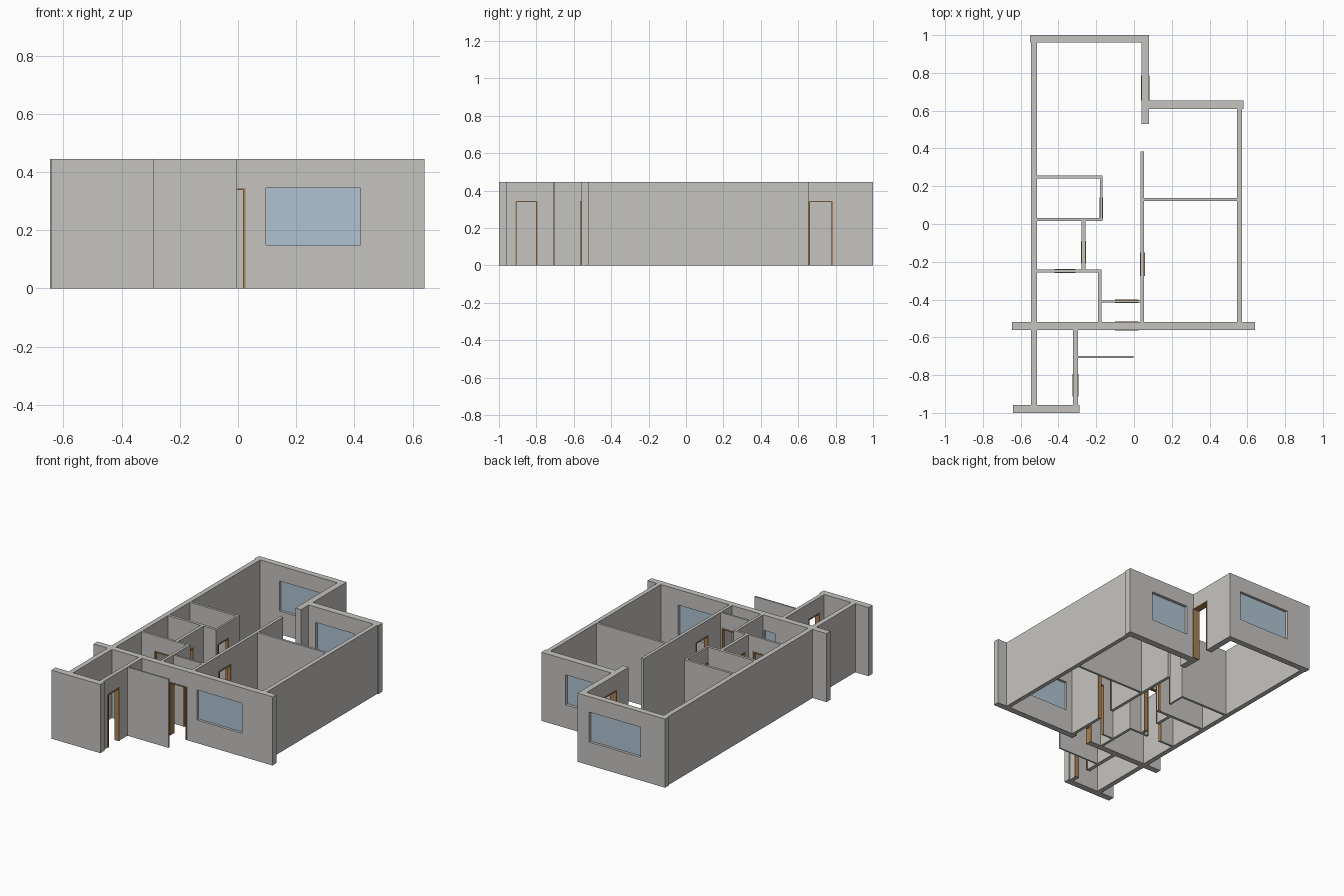
import bpy
import bmesh

if "Cube" in bpy.data.objects:
    bpy.data.objects.remove(bpy.data.objects["Cube"], do_unlink=True)


def material(name, colour):
    m = bpy.data.materials.new(name)
    m.use_nodes = True
    m.diffuse_color = (*colour, 1)
    m.node_tree.nodes["Principled BSDF"].inputs["Base Color"].default_value = (*colour, 1)
    return m


PLASTER = material("grey_plaster", (0.56, 0.55, 0.53))
WOOD = material("brown_wood", (0.40, 0.22, 0.09))
GLASS = material("blue_glass", (0.43, 0.55, 0.65))

HEIGHT = 0.445      # wall height
HEAD = 0.345        # top of doors and windows
SILL = 0.15
FRAME = 0.007


def panel(name, axis, span, depth, top, mat, bottom=0.0, holes=()):
    """Upright slab along an axis with rectangular holes (start, end, low, high)."""
    along = sorted({*span, *(v for h in holes for v in h[:2])})
    levels = sorted({bottom, top, *(v for h in holes for v in h[2:])})
    bm = bmesh.new()
    verts = {}

    def vert(a, z):
        if (a, z) not in verts:
            co = (a, depth[0], z) if axis == "x" else (depth[0], a, z)
            verts[a, z] = bm.verts.new(co)
        return verts[a, z]

    for a, b in zip(along, along[1:]):
        for low, high in zip(levels, levels[1:]):
            ma, mz = (a + b) / 2, (low + high) / 2
            if not any(h[0] < ma < h[1] and h[2] < mz < h[3] for h in holes):
                bm.faces.new((vert(a, low), vert(b, low), vert(b, high), vert(a, high)))
    grown = bmesh.ops.extrude_face_region(bm, geom=bm.faces[:])
    moved = [g for g in grown["geom"] if isinstance(g, bmesh.types.BMVert)]
    shift = depth[1] - depth[0]
    bmesh.ops.translate(bm, verts=moved, vec=(0, shift, 0) if axis == "x" else (shift, 0, 0))
    bmesh.ops.recalc_face_normals(bm, faces=bm.faces[:])
    mesh = bpy.data.meshes.new(name)
    bm.to_mesh(mesh)
    bm.free()
    mesh.materials.append(mat)
    obj = bpy.data.objects.new(name, mesh)
    bpy.context.collection.objects.link(obj)
    return obj


def wall(name, axis, span, depth, doors=(), windows=()):
    """Wall with framed door openings and mid-depth glazed windows."""
    holes = [(a, b, 0.0, HEAD) for a, b in doors]
    holes += [(a, b, low, HEAD) for a, b, low in windows]
    panel(name, axis, span, depth, HEIGHT, PLASTER, holes=holes)
    for a, b in doors:
        panel(name + "_door_frame", axis, (a, b), (depth[0] - 0.003, depth[1] + 0.003),
              HEAD, WOOD, holes=[(a + FRAME, b - FRAME, 0.0, HEAD - FRAME)])
    mid = sum(depth) / 2
    for a, b, low in windows:
        panel(name + "_window_glass", axis, (a, b), (mid - 0.003, mid + 0.003),
              HEAD, GLASS, bottom=low)


# Outer walls
wall("back_wall", "x", (-0.55, 0.08), (0.96, 1.0), windows=[(-0.375, -0.005, SILL)])
wall("back_step_wall", "y", (0.53, 0.96), (0.04, 0.08), doors=[(0.655, 0.785)])
wall("back_left_wall", "x", (0.08, 0.58), (0.61, 0.655), windows=[(0.13, 0.405, SILL)])
wall("left_wall", "y", (-0.52, 0.61), (0.545, 0.573))
wall("right_wall", "y", (-0.52, 0.96), (-0.545, -0.513))
wall("front_wall", "x", (-0.645, 0.64), (-0.56, -0.52), doors=[(-0.1, 0.025)],
     windows=[(0.097, 0.42, SILL), (-0.28, -0.195, 0.22)])

# Front annex and entry screen
wall("annex_right_wall", "y", (-0.957, -0.56), (-0.545, -0.513))
wall("annex_left_wall", "y", (-0.957, -0.56), (-0.322, -0.297), doors=[(-0.912, -0.795)])
wall("annex_front_wall", "x", (-0.64, -0.288), (-1.0, -0.957))
wall("entry_screen", "x", (-0.297, -0.003), (-0.71, -0.70))

# Inner partitions
wall("corridor_wall", "y", (-0.52, 0.385), (0.034, 0.054), doors=[(-0.275, -0.15)])
wall("bedroom_divider", "x", (0.054, 0.545), (0.122, 0.137))
wall("store_back_wall", "x", (-0.513, -0.18), (0.24, 0.256))
wall("store_left_wall", "y", (0.015, 0.256), (-0.18, -0.167), doors=[(0.03, 0.14)])
wall("store_front_wall", "x", (-0.513, -0.18), (0.015, 0.033))
wall("bath_left_wall", "y", (-0.242, 0.015), (-0.278, -0.258), doors=[(-0.21, -0.09)])
wall("bath_front_wall", "x", (-0.513, -0.19), (-0.257, -0.242), doors=[(-0.42, -0.31)])
wall("kitchen_left_wall", "y", (-0.52, -0.242), (-0.19, -0.172))
wall("lobby_wall", "x", (-0.172, 0.034), (-0.416, -0.404), doors=[(-0.1, 0.025)])
